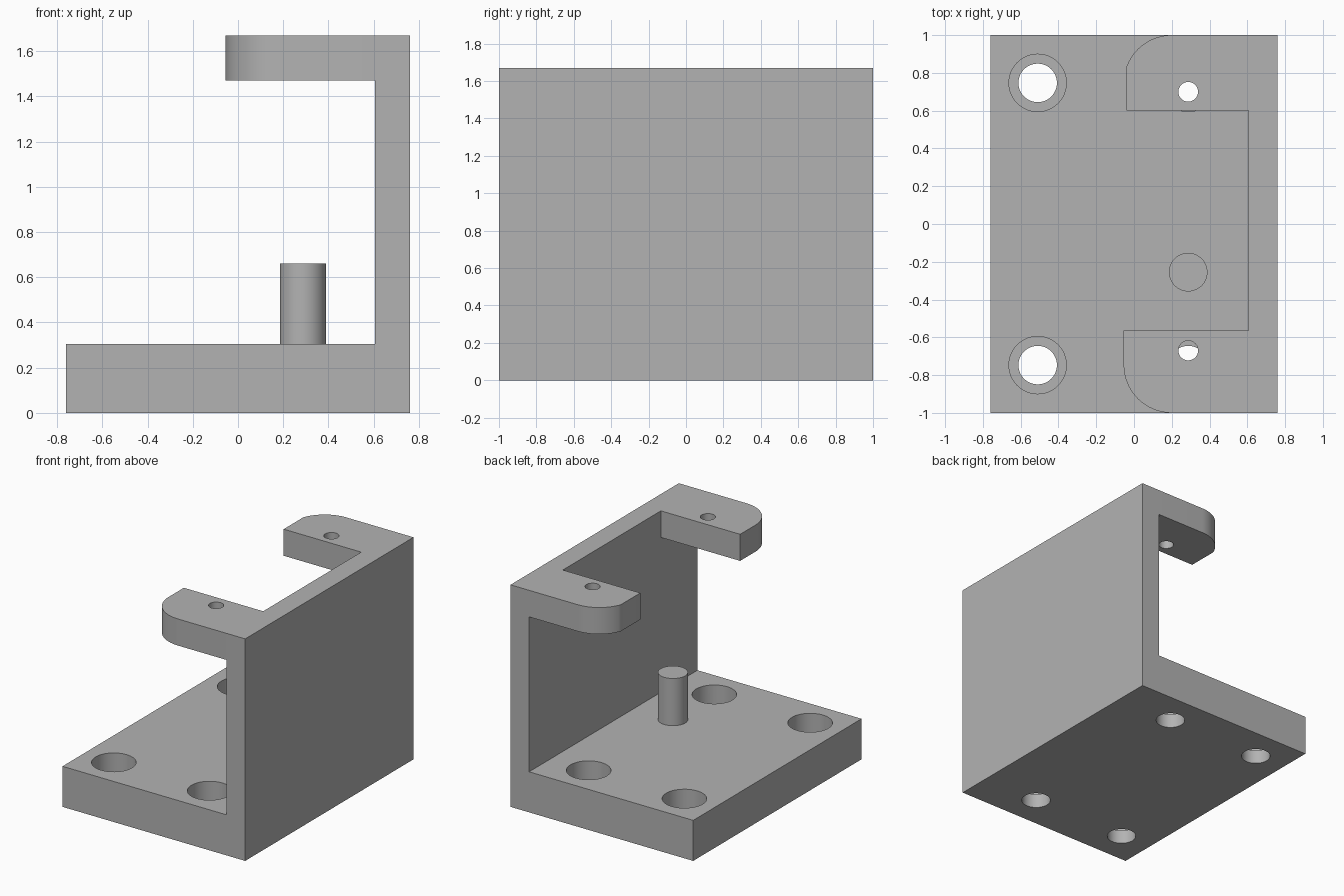
import bpy
import bmesh
from math import sin, cos, pi, sqrt, asin, radians
from mathutils import Vector

if "Cube" in bpy.data.objects:
    bpy.data.objects.remove(bpy.data.objects["Cube"])

# Single plain grey finish
GREY = (0.45, 0.45, 0.45, 1)
grey = bpy.data.materials.new("plain grey")
grey.use_nodes = True
grey.diffuse_color = GREY
grey.node_tree.nodes["Principled BSDF"].inputs["Base Color"].default_value = GREY


def prism(name, outline, offset):
    """Extrude a closed 3D outline along an offset vector."""
    bm = bmesh.new()
    face = bm.faces.new([bm.verts.new(p) for p in outline])
    grown = bmesh.ops.extrude_face_region(bm, geom=[face])["geom"]
    moved = [v for v in grown if isinstance(v, bmesh.types.BMVert)]
    bmesh.ops.translate(bm, verts=moved, vec=Vector(offset))
    bmesh.ops.recalc_face_normals(bm, faces=bm.faces)
    mesh = bpy.data.meshes.new(name)
    bm.to_mesh(mesh)
    bm.free()
    mesh.materials.append(grey)
    obj = bpy.data.objects.new(name, mesh)
    bpy.context.collection.objects.link(obj)
    return obj


def cylinder(name, x, y, radius, low, high, sides=48):
    ring = [(x + radius * cos(2 * pi * i / sides),
             y + radius * sin(2 * pi * i / sides), low) for i in range(sides)]
    return prism(name, ring, (0, 0, high - low))


def combine(obj, other, operation):
    """Apply a boolean and discard the helper object."""
    mod = obj.modifiers.new(operation, "BOOLEAN")
    mod.operation = operation
    mod.solver = "EXACT"
    mod.object = other
    bpy.context.view_layer.objects.active = obj
    bpy.ops.object.modifier_apply(modifier=mod.name)
    bpy.data.objects.remove(other)


def smooth(obj):
    bpy.ops.object.select_all(action="DESELECT")
    obj.select_set(True)
    bpy.context.view_layer.objects.active = obj
    bpy.ops.object.shade_smooth_by_angle(angle=radians(30))


SIDE, WALL = 0.76, 0.605
BASE_TOP, TAB_LOW, TOP = 0.305, 1.47, 1.67
CORNER, CX, CY = 0.255, 0.20, 0.745

# Base plate and upright wall, one L-shaped profile
profile = [(-SIDE, 0), (SIDE, 0), (SIDE, TOP), (WALL, TOP),
           (WALL, BASE_TOP), (-SIDE, BASE_TOP)]
bracket = prism("bracket", [(x, -1, z) for x, z in profile], (0, 2, 0))


# Overhanging tabs with a rounded outer corner, trimmed at the tip
def tab(name, side, tip, inner):
    start = asin(sqrt(max(CORNER ** 2 - (CX - tip) ** 2, 0)) / CORNER)
    steps = 16
    arc = []
    for i in range(steps + 1):
        a = start + (pi / 2 - start) * i / steps
        arc.append((CX - CORNER * cos(a), side * (CY + CORNER * sin(a)), TAB_LOW))
    root = WALL + 0.08
    outline = [(root, inner, TAB_LOW), (tip, inner, TAB_LOW)] + arc
    outline.append((root, side, TAB_LOW))
    return prism(name, outline, (0, 0, TOP - TAB_LOW))


PIN_X = 0.287
for side, tip, inner, hole_y in ((-1, -0.055, -0.565, -0.67), (1, -0.04, 0.60, 0.70)):
    combine(bracket, tab("tab", side, tip, inner), "UNION")
    combine(bracket, cylinder("tab_hole", PIN_X, hole_y, 0.052, 1.4, 1.8), "DIFFERENCE")

# Four counterbored mounting holes
for x in (-0.51, PIN_X):
    for y in (-0.747, 0.747):
        combine(bracket, cylinder("bolt_hole", x, y, 0.102, -0.1, 0.4), "DIFFERENCE")
        combine(bracket, cylinder("counterbore", x, y, 0.152, 0.105, 0.4), "DIFFERENCE")
smooth(bracket)

# Locating pin standing on the base
smooth(cylinder("locating_pin", PIN_X, -0.255, 0.102, BASE_TOP - 0.02, 0.66))
